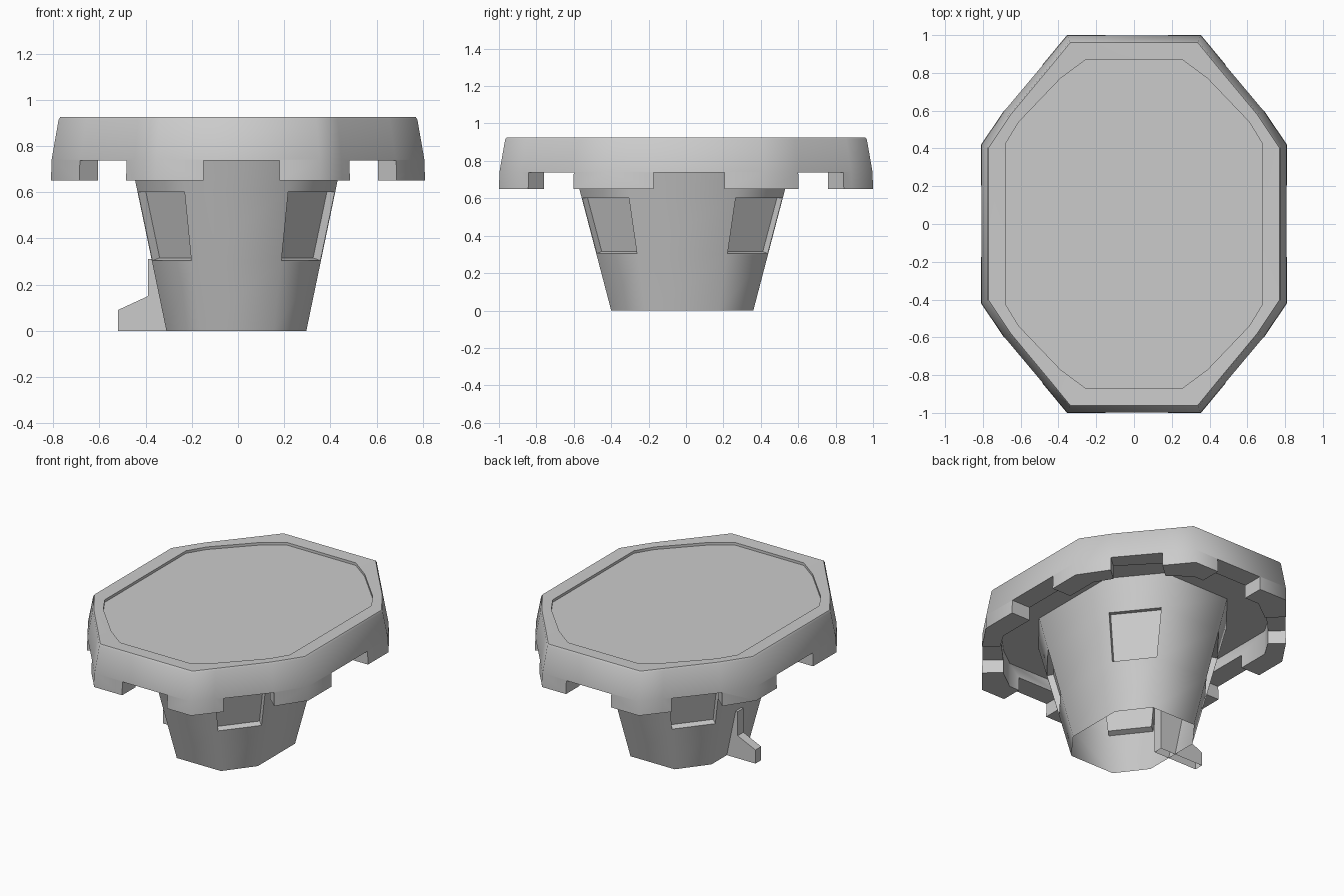
import bpy, bmesh
from math import radians, atan2
from mathutils import Matrix, Vector

if "Cube" in bpy.data.objects:
    bpy.data.objects.remove(bpy.data.objects["Cube"])


def smooth_by(ob, angle):
    bpy.ops.object.select_all(action='DESELECT')
    ob.select_set(True)
    bpy.context.view_layer.objects.active = ob
    bpy.ops.object.shade_smooth_by_angle(angle=radians(angle))


def finish(bm, name):
    bmesh.ops.recalc_face_normals(bm, faces=bm.faces)
    me = bpy.data.meshes.new(name)
    bm.to_mesh(me)
    bm.free()
    ob = bpy.data.objects.new(name, me)
    bpy.context.collection.objects.link(ob)
    return ob


def ordered(q):
    """Mirror a +x +y quadrant (listed from the y axis to the x axis) into a loop."""
    r = q[::-1]
    return (r + [(-x, y) for x, y in q] + [(-x, -y) for x, y in r] +
            [(x, -y) for x, y in q])


def loft(bm, rings):
    """Skin (outline, z) rings; returns the vertex rings and faces by band."""
    vs = [[bm.verts.new((x, y, z)) for x, y in pts] for pts, z in rings]
    bands = []
    for a, b in zip(vs, vs[1:]):
        n = len(a)
        bands.append([bm.faces.new((a[i], a[(i + 1) % n], b[(i + 1) % n], b[i]))
                      for i in range(n)])
    return vs, bands


def grow(pts, d):
    return [(x * (1 + d / 0.81), y * (1 + d)) for x, y in pts]


CEILING = .81

# Octagonal table top: hollow underside, outer skin, lip, shallow recess
outer = ordered([(.355, 1), (.45, .885), (.685, .605), (.81, .42)])
inner = ordered([(.255, .87), (.39, .77), (.61, .54), (.68, .425)])
skirt = grow(inner, -.01)
bm = bmesh.new()
vs, _ = loft(bm, [(skirt, CEILING), (skirt, .65), (outer, .65),
                  (grow(outer, -.003), .742), (grow(outer, -.033), .914),
                  (grow(outer, -.04), .925), (inner, .922), (inner, .905)])
bm.faces.new(vs[0])
bm.faces.new(vs[-1])
top = finish(bm, "table_top")

# Notches cut through the skirt on all eight sides
bm = bmesh.new()


def notch(x, y, length, angle):
    m = (Matrix.Translation((x, y, .64)) @ Matrix.Rotation(angle, 4, 'Z') @
         Matrix.Diagonal((length, .3, .196, 1)))
    bmesh.ops.create_cube(bm, size=1, matrix=m)


for s in (-1, 1):
    notch(.015, s * .94, .33, 0)
    notch(s * .76, .015, .38, radians(90))
    for t in (-1, 1):
        notch(s * .585, t * .722, .315, atan2(-.235 * t, .21 * s))
cutter = finish(bm, "notch_cutter")
cutter.hide_render = True
bpy.context.view_layer.objects.active = top
mod = top.modifiers.new("notches", 'BOOLEAN')
mod.operation = 'DIFFERENCE'
mod.solver = 'EXACT'
mod.object = cutter
bpy.ops.object.modifier_apply(modifier=mod.name)
bpy.data.objects.remove(cutter)
smooth_by(top, 52)


# Tapered open octagonal stem with sunk panels on its diagonal faces
def section(z):
    q = [(.162 + .1 * z, .38 + .262 * z), (.303 + .208 * z, .195 + .145 * z)]
    return [(x - .007, y - .02) for x, y in ordered(q)]


bm = bmesh.new()
vs, bands = loft(bm, [(section(z), z) for z in (0, .3, .605, CEILING)])
bmesh.ops.recalc_face_normals(bm, faces=bm.faces)
panels = []
for f in bands[1]:
    f.normal_update()
    if min(abs(f.normal.x), abs(f.normal.y)) > .2:
        panels.append(f)
bmesh.ops.inset_individual(bm, faces=panels, thickness=.006)
bmesh.ops.inset_individual(bm, faces=panels, thickness=.003, depth=-.04)
smooth_by(finish(bm, "stem"), 55)

# Stepped bracket at the foot of the stem, open underneath like the stem
profile = [(-.2, 0), (-.52, 0), (-.52, .09), (-.39, .15), (-.39, .31), (-.2, .31)]
bm = bmesh.new()
face = bm.faces.new([bm.verts.new((x, -.045, z)) for x, z in profile])
ext = bmesh.ops.extrude_face_region(bm, geom=[face], use_keep_orig=True)
bmesh.ops.translate(bm, vec=Vector((0, .06, 0)),
                    verts=[v for v in ext["geom"] if isinstance(v, bmesh.types.BMVert)])
bottom = [f for f in bm.faces if all(v.co.z < .001 for v in f.verts)]
bmesh.ops.delete(bm, geom=bottom, context='FACES_ONLY')
finish(bm, "foot_bracket")
